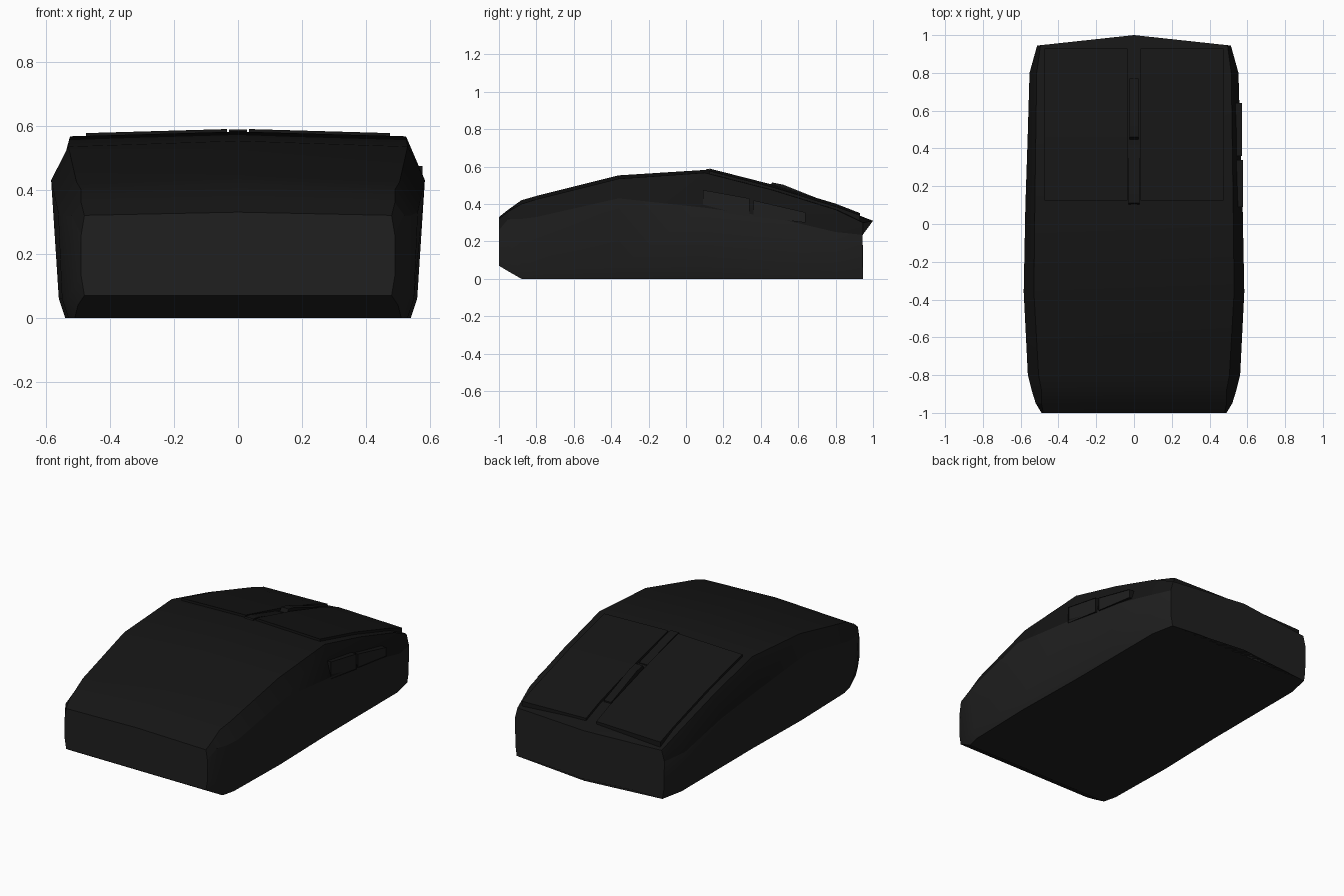
import bpy, bmesh

old = bpy.data.objects.get("Cube")
if old:
    bpy.data.objects.remove(old, do_unlink=True)


def material(name, rgb):
    m = bpy.data.materials.new(name)
    m.use_nodes = True
    m.diffuse_color = (*rgb, 1)
    m.node_tree.nodes["Principled BSDF"].inputs["Base Color"].default_value = (*rgb, 1)
    return m


shell_black = material("shell black", (0.0075, 0.0075, 0.0075))
side_charcoal = material("side charcoal", (0.014, 0.014, 0.014))


def finish(bm, name, mats, smooth=False):
    bmesh.ops.recalc_face_normals(bm, faces=bm.faces)
    mesh = bpy.data.meshes.new(name)
    bm.to_mesh(mesh)
    bm.free()
    ob = bpy.data.objects.new(name, mesh)
    bpy.context.collection.objects.link(ob)
    for m in mats:
        mesh.materials.append(m)
    if smooth:
        bpy.ops.object.select_all(action='DESELECT')
        ob.select_set(True)
        bpy.context.view_layer.objects.active = ob
        bpy.ops.object.shade_smooth_by_angle(angle=0.35)
    return ob


def loft(bm, rings):
    """Join closed rings of points and cap both ends."""
    loops = [[bm.verts.new(p) for p in r] for r in rings]
    n = len(loops[0])
    strips = []
    for a, b in zip(loops, loops[1:]):
        for i in range(n):
            j = (i + 1) % n
            strips.append((i, bm.faces.new((a[i], a[j], b[j], b[i]))))
    caps = [bm.faces.new(loops[0]), bm.faces.new(loops[-1])]
    return strips, caps


# Body: per station y, base half-width and z, low width, waist width and z,
# shoulder width and z, centre height
stations = [
    (-1.00, .48, .07, .49, .490, .26, .480, .320, .330),
    (-0.95, .50, .04, .51, .520, .32, .490, .360, .370),
    (-0.88, .51, .00, .53, .542, .32, .490, .400, .420),
    (-0.80, .53, .00, .55, .562, .33, .505, .425, .443),
    (-0.36, .54, .00, .56, .584, .43, .530, .535, .553),
    (0.10, .53, .00, .55, .575, .38, .525, .567, .582),
    (0.46, .53, .00, .55, .563, .33, .520, .475, .490),
    (0.80, .53, .00, .54, .553, .25, .515, .370, .388),
    (1.00, .50, .00, .51, .513, .235, .495, .300, .310),
]


def section(y, wb, zb, wl, wm, zm, ws, zs, zc):
    half = [(wb, zb), (wl, zb + .06), (wm, zm), (ws, zs)]
    pts = [(0, zb)] + half + [(0, zc)] + [(-x, z) for x, z in reversed(half)]
    bow = .055 / .51 if y == 1 else 0    # button end is bowed outward
    return [(x, y - abs(x) * bow, z) for x, z in pts]


bm = bmesh.new()
strips, caps = loft(bm, [section(*s) for s in stations])
for i, f in strips:
    f.material_index = 0 if 3 <= i <= 6 else 1
for f in caps:
    f.material_index = 1
finish(bm, "body", [shell_black, side_charcoal], True)


def top_z(x, y):
    """Height of the body top at a point."""
    for a, b in zip(stations, stations[1:]):
        if a[0] <= y <= b[0]:
            t = (y - a[0]) / (b[0] - a[0])
            ws, zs, zc = (a[k] + t * (b[k] - a[k]) for k in (6, 7, 8))
            return zc + (zs - zc) * abs(x) / ws
    return stations[-1][8]


# Main buttons: thin plates that follow the top
for side, name in ((-1, "right_main_button"), (1, "left_main_button")):
    bm = bmesh.new()
    rings = []
    for y in (.125, .46, .8, .93):
        inner, outer = side * .035, side * .475
        rings.append([(x, y, top_z(x, y) + h) for x, h in
                      ((inner, -.02), (outer, -.02), (outer, .015), (inner, .015))])
    loft(bm, rings)
    finish(bm, name, [shell_black])


def prism(name, profile, x0, x1, mat):
    """Extrude a y-z profile from x0 to x1."""
    bm = bmesh.new()
    strips, caps = loft(bm, [[(x, y, z) for y, z in profile] for x in (x0, x1)])
    return bm, caps[1]


# Scroll wheel standing in the gap, and the ridge behind it
bm, cap = prism("wheel", [(.42, .45), (.46, .515), (.52, .503), (.64, .455),
                          (.77, .405), (.77, .3), (.42, .3)], -.025, .025, shell_black)
finish(bm, "scroll_wheel", [shell_black])
bm, cap = prism("ridge", [(.09, .56), (.11, .588), (.16, .58), (.42, .505),
                          (.42, .46)], -.028, .028, shell_black)
finish(bm, "centre_ridge", [shell_black])

# Thumb buttons: slanted blocks with a recessed face
thumbs = {
    "rear_thumb_button": ([(.09, .475), (.34, .43), (.34, .335), (.09, .37)], .577),
    "front_thumb_button": ([(.36, .42), (.64, .355), (.64, .30), (.36, .335)], .573),
}
for name, (profile, x) in thumbs.items():
    bm, cap = prism(name, profile, .5, x, shell_black)
    bmesh.ops.inset_region(bm, faces=[cap], thickness=.015, depth=0)
    cap.material_index = 1
    bmesh.ops.translate(bm, verts=cap.verts, vec=(-.006, 0, 0))
    finish(bm, name, [shell_black, side_charcoal])
